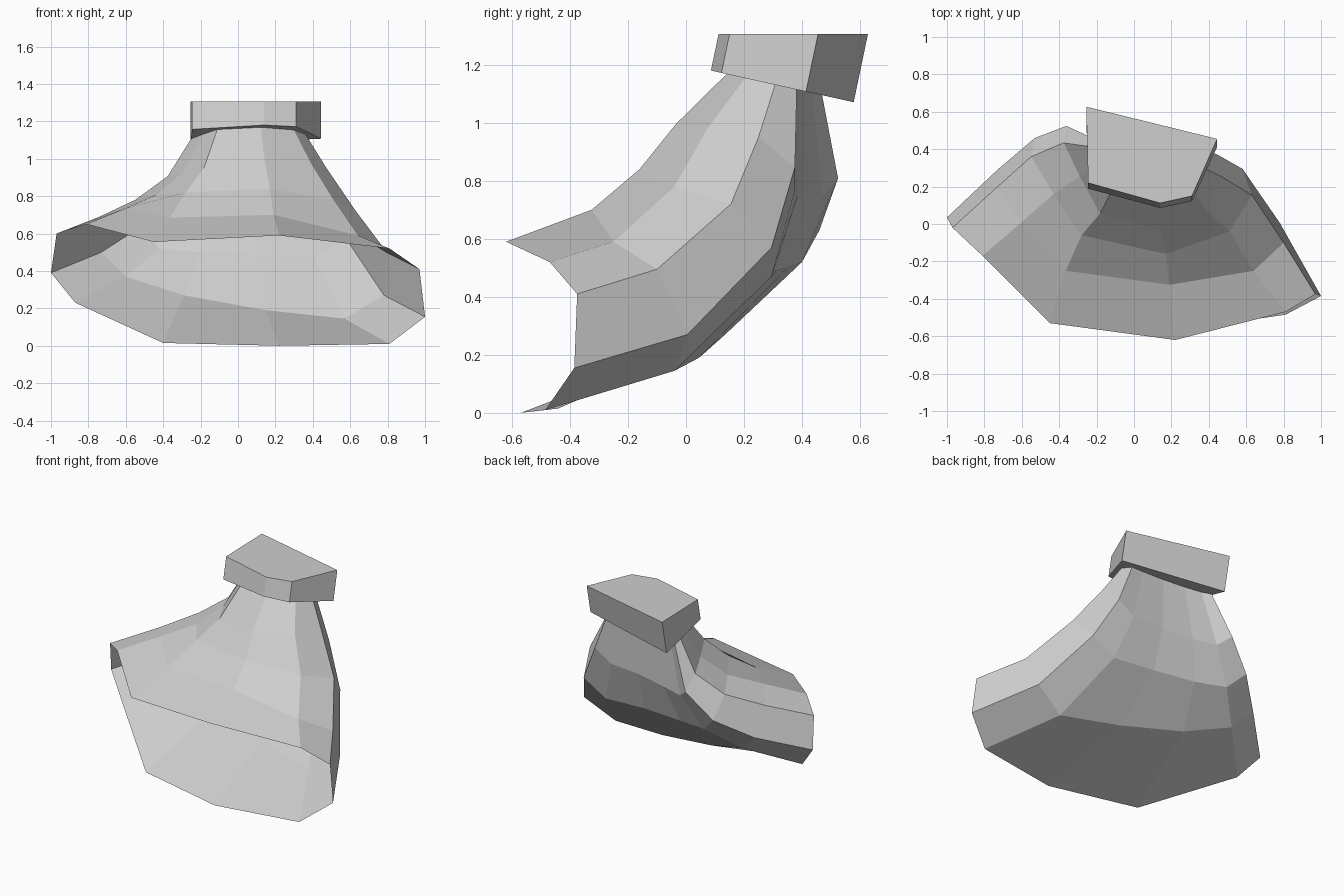
import bpy
import bmesh

default_cube = bpy.data.objects.get("Cube")
if default_cube:
    bpy.data.objects.remove(default_cube, do_unlink=True)

# Single plain grey material
grey = bpy.data.materials.new("plain grey")
grey.use_nodes = True
grey_colour = (0.62, 0.62, 0.62, 1)
grey.diffuse_color = grey_colour
grey.node_tree.nodes["Principled BSDF"].inputs["Base Color"].default_value = grey_colour


def finish(name, bm, fix_normals=False):
    """Turn a bmesh into a flat shaded, grey object."""
    if fix_normals:
        bmesh.ops.recalc_face_normals(bm, faces=bm.faces)
    mesh = bpy.data.meshes.new(name)
    bm.to_mesh(mesh)
    bm.free()
    mesh.materials.append(grey)
    obj = bpy.data.objects.new(name, mesh)
    bpy.context.collection.objects.link(obj)
    return obj


def bridge(bm, rings):
    """Join successive closed rings of vertices with quads."""
    loops = [[bm.verts.new(point) for point in ring] for ring in rings]
    for outer, inner in zip(loops, loops[1:]):
        count = len(outer)
        for i in range(count):
            j = (i + 1) % count
            bm.faces.new((outer[i], outer[j], inner[j], inner[i]))
    return loops


def block_underside(y):
    """Height of the sloping underside of the top block."""
    return 1.199 - .222 * y


# Cross-sections of the flared shell, clockwise from the top of the mouth
mouth = [
    (.22, -.62, .59), (.81, -.47, .52), (.97, -.375, .41), (1, -.385, .155),
    (.81, -.485, .01), (.22, -.57, 0), (-.4, -.44, .015), (-.87, -.035, .23),
    (-1, .035, .39), (-.97, -.02, .6), (-.81, -.17, .65), (-.45, -.53, .555),
]
flare = [
    (.19, -.325, .7), (.64, -.25, .59), (.8, -.1, .495), (.78, .005, .27),
    (.57, -.04, .145), (.15, .045, .19), (-.29, .135, .27), (-.6, .235, .37),
    (-.73, .29, .5), (-.74, .19, .69), (-.6, .01, .735), (-.365, -.25, .685),
]
waist = [
    (.17, -.16, .84), (.51, -.04, .78), (.63, .155, .72), (.58, .295, .57),
    (.41, .295, .47), (.1, .31, .49), (-.2, .35, .5), (-.42, .4, .52),
    (-.53, .46, .63), (-.55, .36, .78), (-.43, .16, .81), (-.28, -.06, .82),
]

# The upper sections shrink and lean back; the last one meets the block
shoulder = [(.02 + .72 * x, .11 + .9 * y, .43 + .66 * z + .07 * x)
            for x, y, z in waist]
neck = []
for x, y, z in shoulder:
    neck_y = .16 + .59 * y
    neck.append((.02 + .72 * x, neck_y, block_underside(neck_y)))

shell = bmesh.new()
bridge(shell, [mouth, flare, waist, shoulder, neck])
finish("flared_shell", shell)

# Five-sided block on top, with a level top and a sloping underside
block_top = 1.305
outline = [(-.255, .627), (-.245, .22), (.14, .112), (.31, .15), (.445, .455)]
upper = [(x, y, block_top) for x, y in outline]
lower = []
for x, y in outline:
    low_y = y - .2 * (block_top - block_underside(y))
    lower.append((x, low_y, block_underside(low_y)))

block = bmesh.new()
for loop in bridge(block, [upper, lower]):
    block.faces.new(loop)
finish("top_block", block, fix_normals=True)
